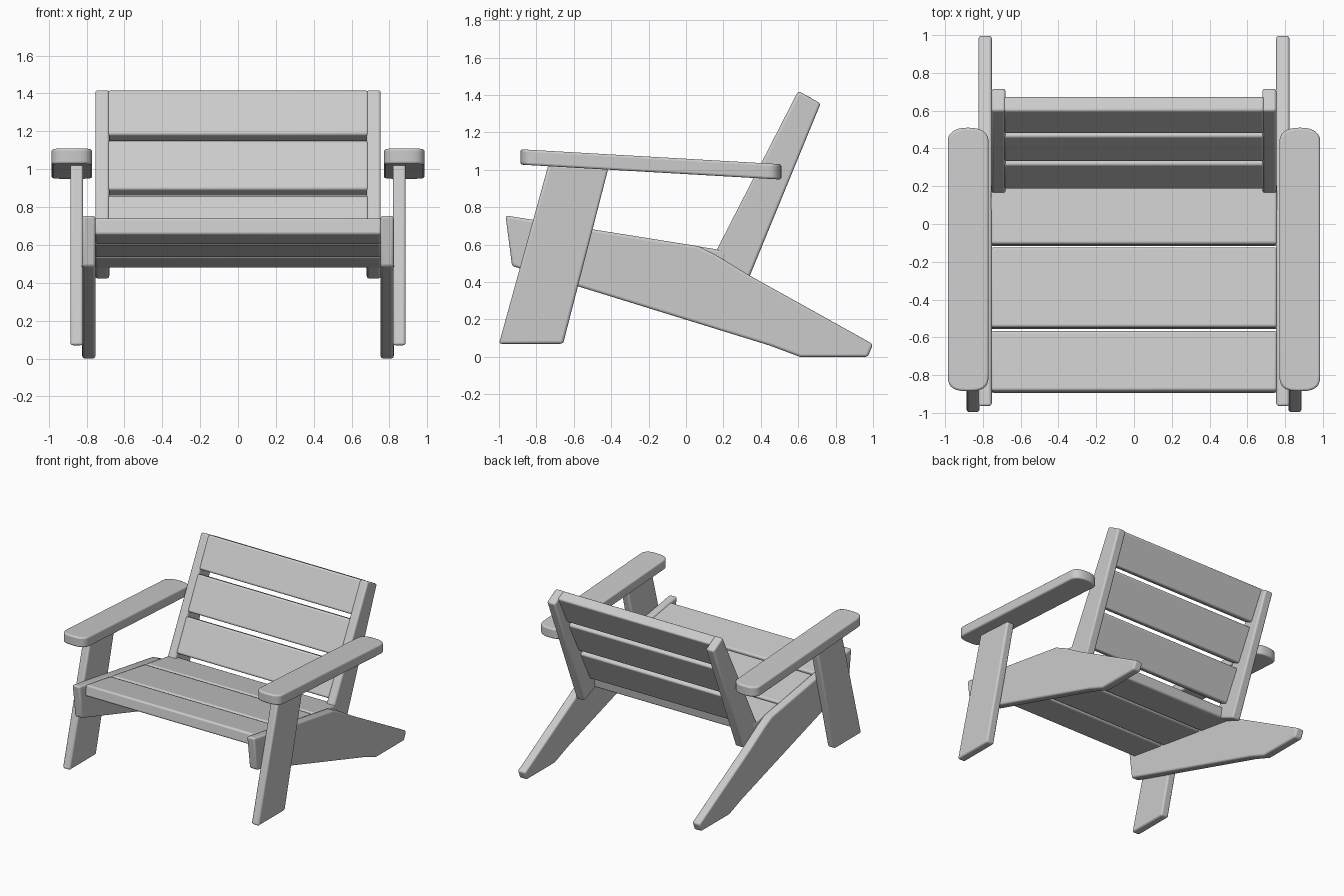
import bpy, bmesh, math

if "Cube" in bpy.data.objects:
    bpy.data.objects.remove(bpy.data.objects["Cube"])


def finish(name, bm, bevel, mirror):
    bmesh.ops.recalc_face_normals(bm, faces=bm.faces)
    me = bpy.data.meshes.new(name)
    bm.to_mesh(me)
    bm.free()
    ob = bpy.data.objects.new(name, me)
    bpy.context.collection.objects.link(ob)
    b = ob.modifiers.new("bevel", 'BEVEL')
    b.width, b.segments, b.limit_method = bevel, 3, 'ANGLE'
    b.angle_limit = math.radians(40)
    if mirror:
        ob.modifiers.new("mirror", 'MIRROR')
    bpy.ops.object.select_all(action='DESELECT')
    ob.select_set(True)
    bpy.context.view_layer.objects.active = ob
    bpy.ops.object.shade_smooth_by_angle(angle=math.radians(40))
    return ob


def prism(name, lower, upper, bevel=0.014, mirror=False):
    """Solid between two matching outlines of 3D points."""
    bm = bmesh.new()
    a = [bm.verts.new(p) for p in lower]
    b = [bm.verts.new(p) for p in upper]
    bm.faces.new(a)
    bm.faces.new(b)
    n = len(a)
    for i in range(n):
        j = (i + 1) % n
        bm.faces.new((a[i], a[j], b[j], b[i]))
    return finish(name, bm, bevel, mirror)


def plank(name, profile, x0, x1, mirror=False, bevel=0.014):
    """Side profile (y, z) extruded along x."""
    return prism(name, [(x0, y, z) for y, z in profile],
                 [(x1, y, z) for y, z in profile], bevel, mirror)


# Side rails that run down into the rear legs
plank("side_rail", [(-0.965, 0.756), (0.065, 0.592), (0.16, 0.545), (0.335, 0.438),
                    (1.0, 0.068), (0.972, 0), (0.61, 0), (0.45, 0.06),
                    (-0.57, 0.375), (-0.93, 0.486)], 0.753, 0.823, True)

# Slanted front legs
plank("front_leg", [(-1.0, 0.07), (-0.657, 0.07), (-0.415, 1.01), (-0.735, 1.03)],
      0.818, 0.886, True)

# Back uprights
plank("back_upright", [(0.13, 0.505), (0.335, 0.418), (0.72, 1.355), (0.6, 1.422)],
      0.68, 0.754, True)

# Seat slats, flush with the rail tops
S = -0.16
T = 0.088
for i, (y0, y1) in enumerate([(-0.882, -0.565), (-0.545, -0.122), (-0.105, 0.215)]):
    z0, z1 = 0.742 + S * (y0 + 0.88), 0.742 + S * (y1 + 0.88)
    plank(f"seat_slat_{i + 1}", [(y0, z0), (y1, z1), (y1 + S * T, z1 - T), (y0 + S * T, z0 - T)],
          -0.757, 0.757)

# Back slats, flush with the front of the uprights
K = 0.47 / 0.917
for i, (z0, z1) in enumerate([(0.61, 0.862), (0.894, 1.152), (1.183, 1.42)]):
    y0, y1 = 0.13 + K * (z0 - 0.505), 0.13 + K * (z1 - 0.505)
    dy, dz = 0.078, -0.038
    plank(f"back_slat_{i + 1}", [(y0, z0), (y1, z1), (y1 + dy, z1 + dz), (y0 + dy, z0 + dz)],
          -0.69, 0.69)

# Armrests with rounded ends, sloping down to the rear
CX, HW, N = 0.878, 0.108, 14
outline = []
for base, depth, start, p in ((0.435, 0.075, 0.0, 0.85), (-0.80, -0.085, math.pi, 0.7)):
    for k in range(N + 1):
        t = math.pi * k / N
        c, s = math.cos(t), max(math.sin(t), 0.0)
        x = math.copysign(abs(c) ** p, c) * HW
        outline.append((CX + (x if start == 0 else -x), base + depth * s ** p))


def arm_top(y):
    return 1.11 - 0.0573 * (y + 0.885)


prism("armrest", [(x, y, arm_top(y) - 0.082) for x, y in outline],
      [(x, y, arm_top(y)) for x, y in outline], 0.012, True)
